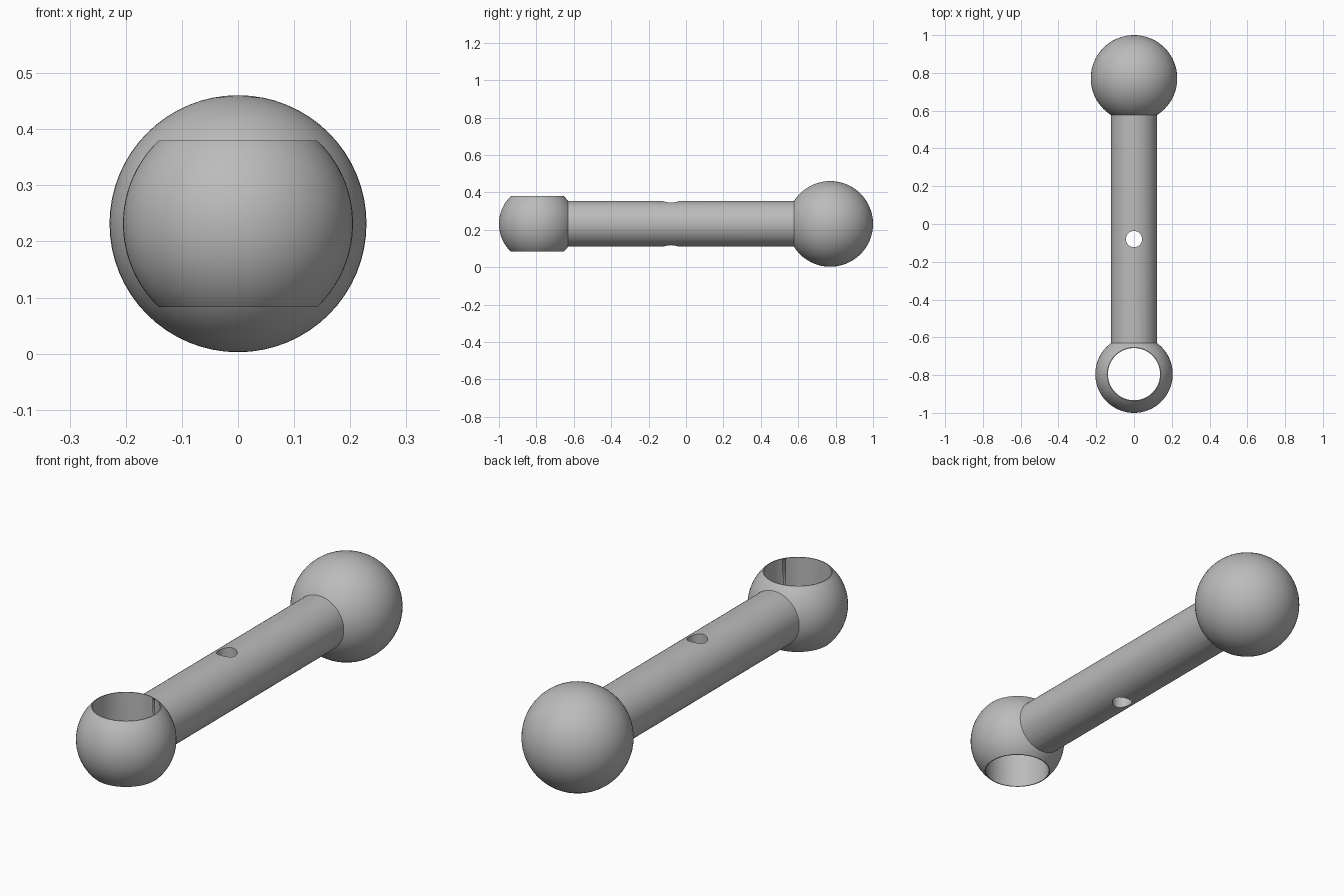
import bpy, bmesh, math
from mathutils import Matrix, Vector

if "Cube" in bpy.data.objects:
    bpy.data.objects.remove(bpy.data.objects["Cube"])

MID_Z = 0.2315          # height of the common axis
BALL_Y, BALL_R = 0.771, 0.229
EYE_Y, EYE_R, EYE_HALF = -0.795, 0.205, 0.148
ROD_R = 0.122

steel = bpy.data.materials.new("plain grey")
steel.diffuse_color = (0.5, 0.5, 0.5, 1)
steel.use_nodes = True
steel.node_tree.nodes["Principled BSDF"].inputs["Base Color"].default_value = steel.diffuse_color


def make(name, bm):
    bmesh.ops.recalc_face_normals(bm, faces=bm.faces)
    mesh = bpy.data.meshes.new(name)
    bm.to_mesh(mesh)
    bm.free()
    mesh.materials.append(steel)
    obj = bpy.data.objects.new(name, mesh)
    bpy.context.collection.objects.link(obj)
    return obj


def cylinder(name, radius, length, centre, along_y=False, sides=64):
    bm = bmesh.new()
    turn = Matrix.Rotation(math.pi / 2 if along_y else 0, 4, 'X')
    bmesh.ops.create_cone(bm, cap_ends=True, segments=sides, radius1=radius, radius2=radius,
                          depth=length, matrix=Matrix.Translation(centre) @ turn)
    return make(name, bm)


def cut_ball(name, radius, half, centre, steps=32, sides=64):
    """Solid ball, flattened above and below at +-half."""
    bm = bmesh.new()
    top = math.asin(min(1, half / radius))
    points = [(radius * math.cos(a), 0, radius * math.sin(a))
              for a in (-top + 2 * top * i / steps for i in range(steps + 1))]
    points = [(0, 0, -half)] + points + [(0, 0, half)]
    verts = [bm.verts.new(p) for p in points]
    edges = [bm.edges.new(pair) for pair in zip(verts, verts[1:])]
    bmesh.ops.spin(bm, geom=verts + edges, cent=(0, 0, 0), axis=(0, 0, 1),
                   angle=2 * math.pi, steps=sides)
    bmesh.ops.remove_doubles(bm, verts=bm.verts, dist=1e-5)
    bmesh.ops.translate(bm, verts=bm.verts, vec=Vector(centre))
    return make(name, bm)


def combine(obj, other, operation):
    mod = obj.modifiers.new(operation.lower(), 'BOOLEAN')
    mod.operation, mod.solver, mod.object = operation, 'EXACT', other
    bpy.context.view_layer.objects.active = obj
    bpy.ops.object.modifier_apply(modifier=mod.name)
    bpy.data.objects.remove(other)


# Rod joining the two ends
link = cylinder("connecting_rod", ROD_R, BALL_Y - EYE_Y, (0, (BALL_Y + EYE_Y) / 2, MID_Z), True)

# Round ball at the back, flattened eye at the front
bm = bmesh.new()
bmesh.ops.create_uvsphere(bm, u_segments=64, v_segments=32, radius=BALL_R,
                          matrix=Matrix.Translation((0, BALL_Y, MID_Z)))
combine(link, make("ball_end", bm), 'UNION')
combine(link, cut_ball("eye_end", EYE_R, EYE_HALF, (0, EYE_Y, MID_Z)), 'UNION')

# Bore through the eye and small cross hole through the rod
combine(link, cylinder("eye_bore", 0.138, 1, (0, EYE_Y, MID_Z)), 'DIFFERENCE')
combine(link, cylinder("cross_hole", 0.043, 1, (0, -0.08, MID_Z), sides=32), 'DIFFERENCE')

bpy.ops.object.select_all(action='DESELECT')
link.select_set(True)
bpy.context.view_layer.objects.active = link
bpy.ops.object.shade_smooth_by_angle(angle=math.radians(30))
